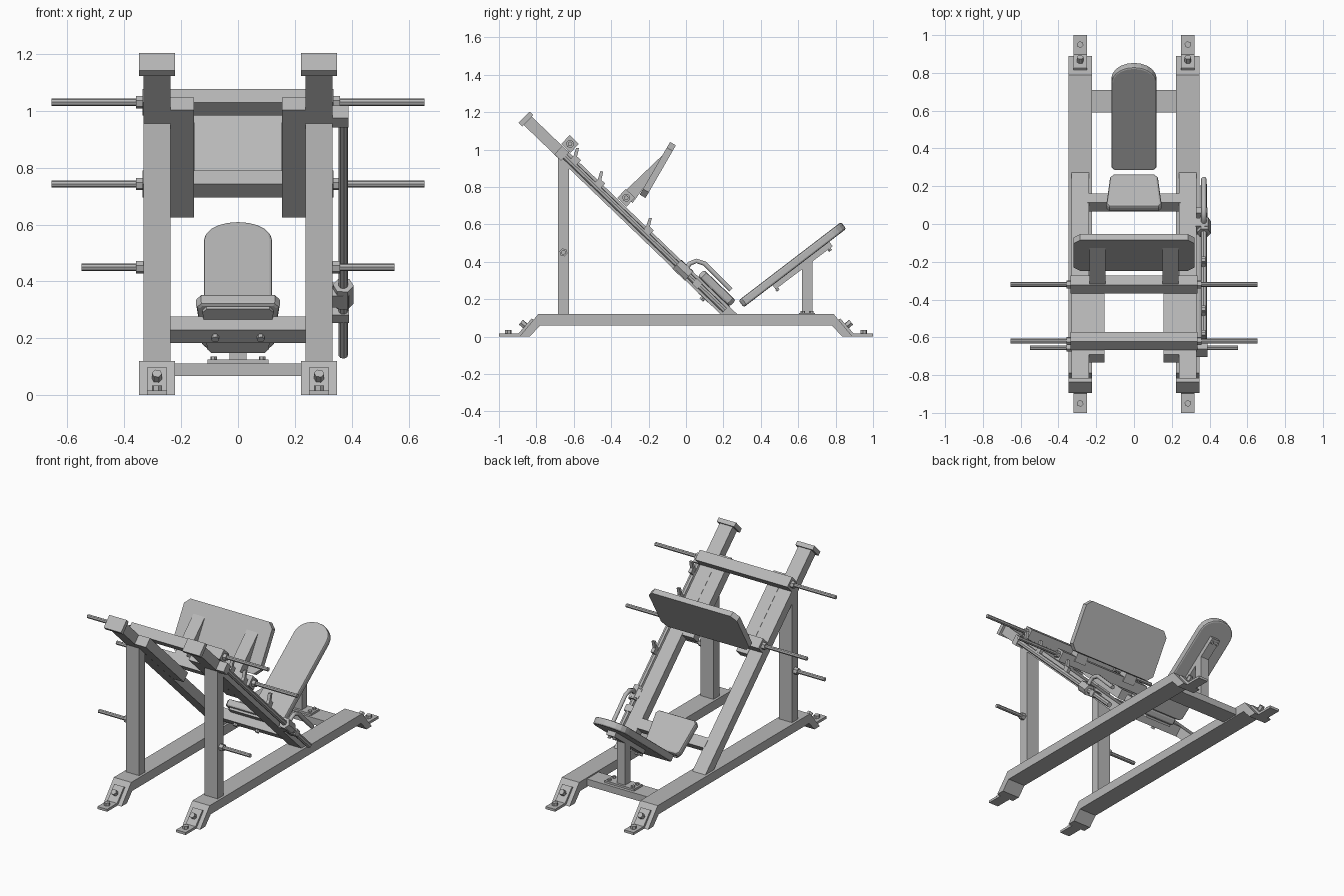
import bpy, bmesh, math
from mathutils import Vector

cube = bpy.data.objects.get("Cube")
if cube:
    bpy.data.objects.remove(cube, do_unlink=True)

grey = bpy.data.materials.new("frame grey")
grey.use_nodes = True
colour = (0.48, 0.48, 0.48, 1)
grey.diffuse_color = colour
grey.node_tree.nodes["Principled BSDF"].inputs["Base Color"].default_value = colour

# Slide frame: s runs down the incline, h is height above its centre plane
TOP = Vector((-0.856, 1.163))
DOWN = Vector((0.721, -0.693))
UP = Vector((0.693, 0.721))
SIDES = (("left", 1), ("right", -1))


def slide(s, h=0):
    return TOP + DOWN * s + UP * h


def solid(name, lower, upper, bevel=0):
    """Closed solid between two matching outlines."""
    bm = bmesh.new()
    a = [bm.verts.new(p) for p in lower]
    b = [bm.verts.new(p) for p in upper]
    n = len(a)
    bm.faces.new(a)
    bm.faces.new(b[::-1])
    for i in range(n):
        j = (i + 1) % n
        bm.faces.new((a[j], a[i], b[i], b[j]))
    bmesh.ops.recalc_face_normals(bm, faces=bm.faces)
    mesh = bpy.data.meshes.new(name)
    bm.to_mesh(mesh)
    bm.free()
    mesh.materials.append(grey)
    ob = bpy.data.objects.new(name, mesh)
    bpy.context.collection.objects.link(ob)
    if bevel:
        mod = ob.modifiers.new("soft edge", "BEVEL")
        mod.width = bevel
        mod.segments = 2
        mod.limit_method = "ANGLE"
        mod.angle_limit = math.radians(50)
    return ob


def prism(name, profile, x0, x1):
    """Extrude a (y, z) profile across x."""
    return solid(name, [(x0, *p) for p in profile], [(x1, *p) for p in profile])


def bar(name, a, b, thick, x0, x1):
    """Flat-ended bar between two (y, z) points."""
    a, b = Vector(a), Vector(b)
    d = (b - a).normalized()
    n = Vector((-d.y, d.x)) * thick / 2
    return prism(name, [a + n, b + n, b - n, a - n], x0, x1)


def pad(name, outline, start, along, thick, bevel):
    """Slab from an (x, distance) outline, thickened along the upper normal."""
    start, d = Vector(start), Vector(along).normalized()
    n = Vector((-d.y, d.x))
    if n.y < 0:
        n = -n
    def layer(h):
        return [(x, *(start + d * t + n * h)) for x, t in outline]
    return solid(name, layer(-thick / 2), layer(thick / 2), bevel)


def rod(name, a, b, radius, sides=8):
    a, b = Vector(a), Vector(b)
    d = (b - a).normalized()
    u = d.orthogonal().normalized()
    v = d.cross(u)
    ring = [(u * math.cos(k * math.tau / sides) + v * math.sin(k * math.tau / sides)) * radius
            for k in range(sides)]
    return solid(name, [a + r for r in ring], [b + r for r in ring])


def peg(name, side, y, z, end):
    rod(name + "_peg", (side * 0.32, y, z), (side * end, y, z), 0.0125)
    rod(name + "_collar", (side * 0.325, y, z), (side * 0.358, y, z), 0.022, 6)


# Paired frame members
for word, side in SIDES:
    x = 0.285 * side
    prism(word + "_base_rail",
          [(-0.89, 0), (-0.79, 0.12), (0.79, 0.12), (0.89, 0),
           (0.835, 0), (0.78, 0.06), (-0.78, 0.06), (-0.835, 0)],
          x - 0.063, x + 0.063)
    for end, e in (("front", -1), ("back", 1)):
        prism(f"{word}_{end}_foot",
              [(e * 0.815, 0.09), (e * 0.825, 0.097), (e * 0.897, 0.016),
               (e, 0.016), (e, 0), (e * 0.88, 0)], x - 0.035, x + 0.035)
        rod(f"{word}_{end}_floor_bolt", (x, e * 0.95, 0.01), (x, e * 0.95, 0.035), 0.018, 6)
        rod(f"{word}_{end}_slope_bolt", (x, e * 0.853, 0.052), (x, e * 0.883, 0.077), 0.018, 6)
    # Slide beam with its lower end cut level on the base rail
    half = 0.031
    cut = [slide((TOP.y - 0.118 + UP.y * h) / -DOWN.y, h) for h in (half, -half)]
    prism(word + "_slide_beam", [slide(0, -half), slide(0, half)] + cut,
          x - 0.047, x + 0.047)
    bar(word + "_beam_cap", slide(-0.014), slide(0.014), 0.085, x - 0.063, x + 0.063)
    prism(word + "_post", [(-0.685, 0.11), (-0.625, 0.11), (-0.625, 0.93), (-0.685, 0.985)],
          x - 0.047, x + 0.047)
    # Weight pegs
    peg(word + "_post", side, -0.655, 0.45, 0.55)
    peg(word + "_upper", side, -0.62, 1.03, 0.655)
    peg(word + "_middle", side, -0.32, 0.742, 0.655)
    # Sled rail and foot plate bracket
    bar(word + "_sled_rail", slide(0.2), slide(0.745), 0.062, side * 0.155, side * 0.237)
    prism(word + "_plate_bracket",
          [(-0.345, 0.76), (-0.11, 0.985), (-0.165, 0.88), (-0.285, 0.715)],
          side * 0.152, side * 0.235)

# Sled cross bars and seat cross bar
for name, c, width in (("upper_sled_bar", Vector((-0.62, 1.03)), 0.335),
                       ("middle_sled_bar", Vector((-0.32, 0.742)), 0.335),
                       ("seat_cross_bar", slide(1.346), 0.245)):
    bar(name, c - DOWN * 0.034, c + DOWN * 0.034, 0.066, -width, width)
for x in (-0.08, 0.08):
    c = slide(1.346, -0.03)
    rod("seat_bolt", (x, *c), (x, *(c - UP * 0.018)), 0.014, 6)

# Foot plate with clipped corners
w, length, c = 0.32, 0.325, 0.035
plate = [(-w + c, 0), (w - c, 0), (w, c), (w, length - c),
         (w - c, length), (-w + c, length), (-w, length - c), (-w, c)]
pad("foot_plate", plate, (-0.232, 0.75), (0.5, 0.866), 0.036, 0)

# Seat pad and its backing board
seat = [(-0.13, 0), (0.13, 0), (0.147, 0.02), (0.142, 0.06), (0.127, 0.215),
        (0.11, 0.235), (-0.11, 0.235), (-0.127, 0.215), (-0.142, 0.06), (-0.147, 0.02)]
pad("seat_pad", seat, slide(1.245, 0.055), DOWN, 0.048, 0.012)
pad("seat_board", [(px * 0.85, 0.015 + t * 0.95) for px, t in seat],
    slide(1.245, 0.025), DOWN, 0.014, 0)

# Backrest with a rounded top
recline = Vector((0.794, 0.608))
arc = [(0.12 * math.cos(a), 0.59 + 0.1 * math.sin(a))
       for a in (k * math.pi / 10 for k in range(11))]
pad("backrest", [(-0.105, 0), (0.105, 0), (0.12, 0.02)] + arc + [(-0.12, 0.02)],
    (0.295, 0.175), recline, 0.046, 0.01)
bar("backrest_support", (0.47, 0.265), (0.775, 0.495), 0.03, -0.03, 0.03)
for y, z in ((0.485, 0.255), (0.765, 0.468)):
    for x in (-0.018, 0.018):
        rod("backrest_bolt", (x, y, z), (x, y + 0.008, z - 0.01), 0.01, 6)

# Backrest post on the rear cross member
prism("backrest_post", [(0.62, 0.115), (0.675, 0.115), (0.675, 0.425), (0.62, 0.385)],
      -0.03, 0.03)
bar("rear_cross_member", (0.59, 0.09), (0.71, 0.09), 0.044, -0.23, 0.23)
bar("post_base_plate", (0.605, 0.118), (0.69, 0.118), 0.014, -0.107, 0.107)
for x in (-0.085, 0.085):
    for y in (0.625, 0.67):
        rod("base_plate_bolt", (x, y, 0.12), (x, y, 0.136), 0.012, 6)

# Safety bar beside the left slide beam
rod("safety_rod", (0.37, *slide(0.25)), (0.37, *slide(1.475)), 0.017)
bar("upper_rod_mount", slide(0.24), slide(0.29), 0.06, 0.325, 0.388)
bar("lower_rod_mount", slide(1.14), slide(1.2), 0.065, 0.325, 0.39)
rod("rod_nut", (0.37, *slide(1.12)), (0.37, *slide(1.21)), 0.037, 6)
bar("rod_end_mount", slide(1.25), slide(1.29), 0.04, 0.325, 0.39)
for s in (0.32, 0.5, 0.86):
    hook = [(0, 0), (0, 0.035), (-0.02, 0.075), (-0.008, 0.085),
            (0.016, 0.045), (0.045, 0.045), (0.045, 0)]
    prism("safety_hook", [slide(s + ds, h) for ds, h in hook], 0.357, 0.378)

# Bent release handle
path = [(0.0, 0.36), (0.02, 0.39), (0.055, 0.405), (0.1, 0.39), (0.24, 0.25)]
curve = bpy.data.curves.new("release_handle", "CURVE")
curve.dimensions = "3D"
curve.bevel_depth = 0.014
curve.bevel_resolution = 1
curve.use_fill_caps = True
spline = curve.splines.new("POLY")
spline.points.add(len(path) - 1)
for point, (y, z) in zip(spline.points, path):
    point.co = (0.37, y, z, 1)
curve.materials.append(grey)
bpy.context.collection.objects.link(bpy.data.objects.new("release_handle", curve))
